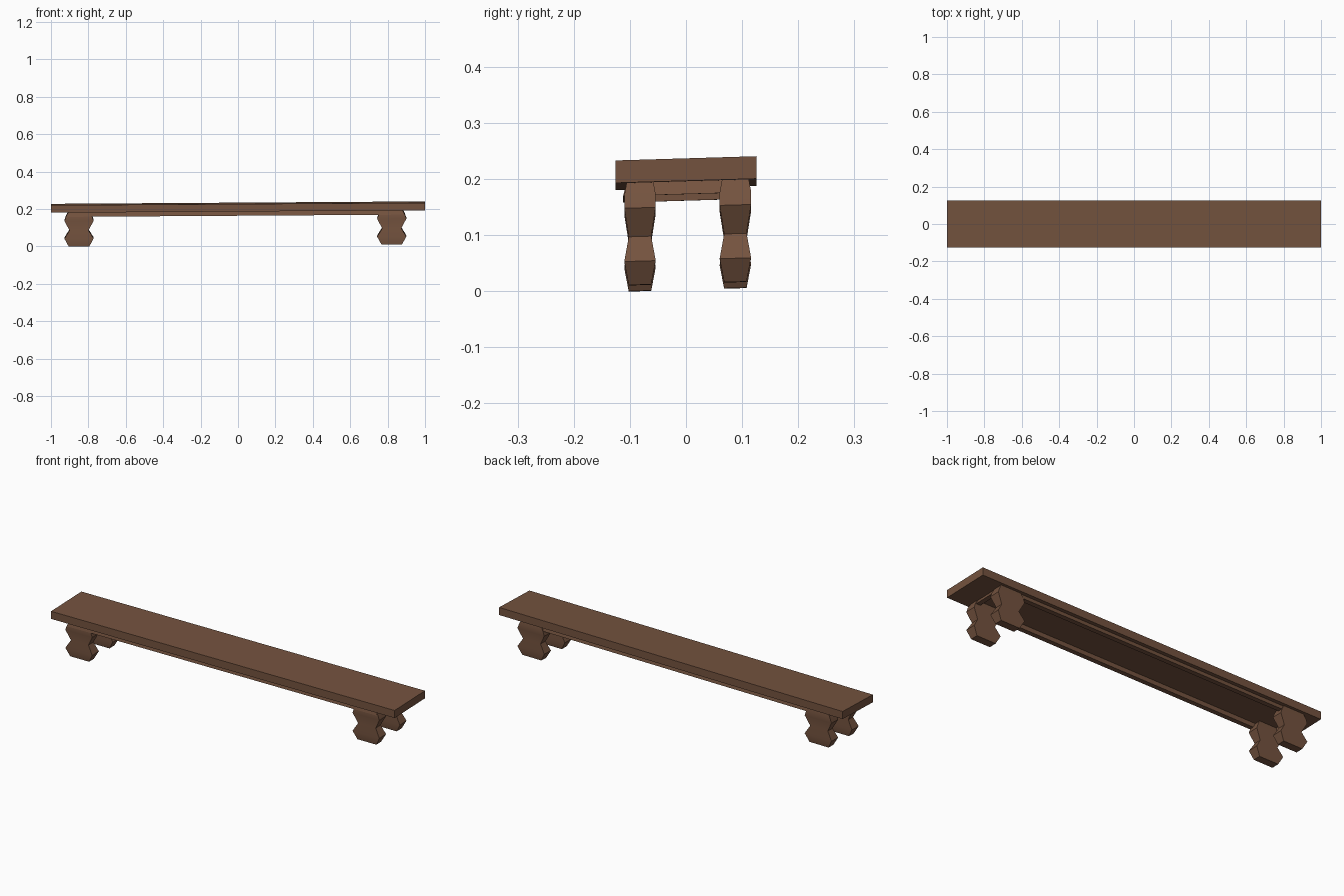
import bpy, bmesh, math

if "Cube" in bpy.data.objects:
    bpy.data.objects.remove(bpy.data.objects["Cube"])

wood = bpy.data.materials.new("brown wood")
wood.diffuse_color = (0.175, 0.086, 0.049, 1)
wood.use_nodes = True
wood.node_tree.nodes["Principled BSDF"].inputs["Base Color"].default_value = wood.diffuse_color


def tilt(x, y, z):
    # the whole bench leans very slightly
    return (x, y, z + 0.0065 * x + 0.03 * y)


def stack(name, rings, closed=False):
    """Skin rectangular rings (x0, x1, y0, y1, z); closed loops back to the first."""
    bm = bmesh.new()
    loops = []
    for x0, x1, y0, y1, z in rings:
        pts = [(x0, y0), (x1, y0), (x1, y1), (x0, y1)]
        loops.append([bm.verts.new(tilt(x, y, z)) for x, y in pts])
    pairs = list(zip(loops, loops[1:]))
    if closed:
        pairs.append((loops[-1], loops[0]))
    for a, b in pairs:
        for i in range(4):
            j = (i + 1) % 4
            bm.faces.new((a[i], a[j], b[j], b[i]))
    if not closed:
        bm.faces.new(loops[0][::-1])
        bm.faces.new(loops[-1])
    bmesh.ops.recalc_face_normals(bm, faces=bm.faces)
    me = bpy.data.meshes.new(name)
    bm.to_mesh(me)
    bm.free()
    me.materials.append(wood)
    ob = bpy.data.objects.new(name, me)
    bpy.context.collection.objects.link(ob)
    return ob


# seat plank
stack("seat", [(-1, 1, -0.126, 0.126, 0.190), (-1, 1, -0.126, 0.126, 0.230)])

# hollow apron frame under the seat, flaring outwards to its lower edge
X0, X1, Y0, Y1, T = -0.915, 0.888, -0.112, 0.113, 0.024
stack("apron_frame", [
    (X0, X1, Y0, Y1, 0.167),
    (X0 + 0.012, X1 - 0.012, Y0 + 0.006, Y1 - 0.006, 0.191),
    (X0 + T, X1 - T, Y0 + T, Y1 - T, 0.191),
    (X0 + T, X1 - T, Y0 + T, Y1 - T, 0.167)], closed=True)

# four zigzag legs: half width, half depth, height
profile = [(0.055, 0.020, 0.008), (0.078, 0.028, 0.050), (0.051, 0.020, 0.094),
           (0.078, 0.028, 0.145), (0.070, 0.028, 0.168), (0.058, 0.024, 0.190)]
for side, cx in (("left", -0.850), ("right", 0.822)):
    for place, cy in (("front", -0.082), ("back", 0.088)):
        leg = stack(f"{place}_{side}_leg",
                    [(cx - w, cx + w, cy - d, cy + d, z) for w, d, z in profile])
        bpy.ops.object.select_all(action='DESELECT')
        leg.select_set(True)
        bpy.context.view_layer.objects.active = leg
        bpy.ops.object.shade_smooth_by_angle(angle=math.radians(40))
